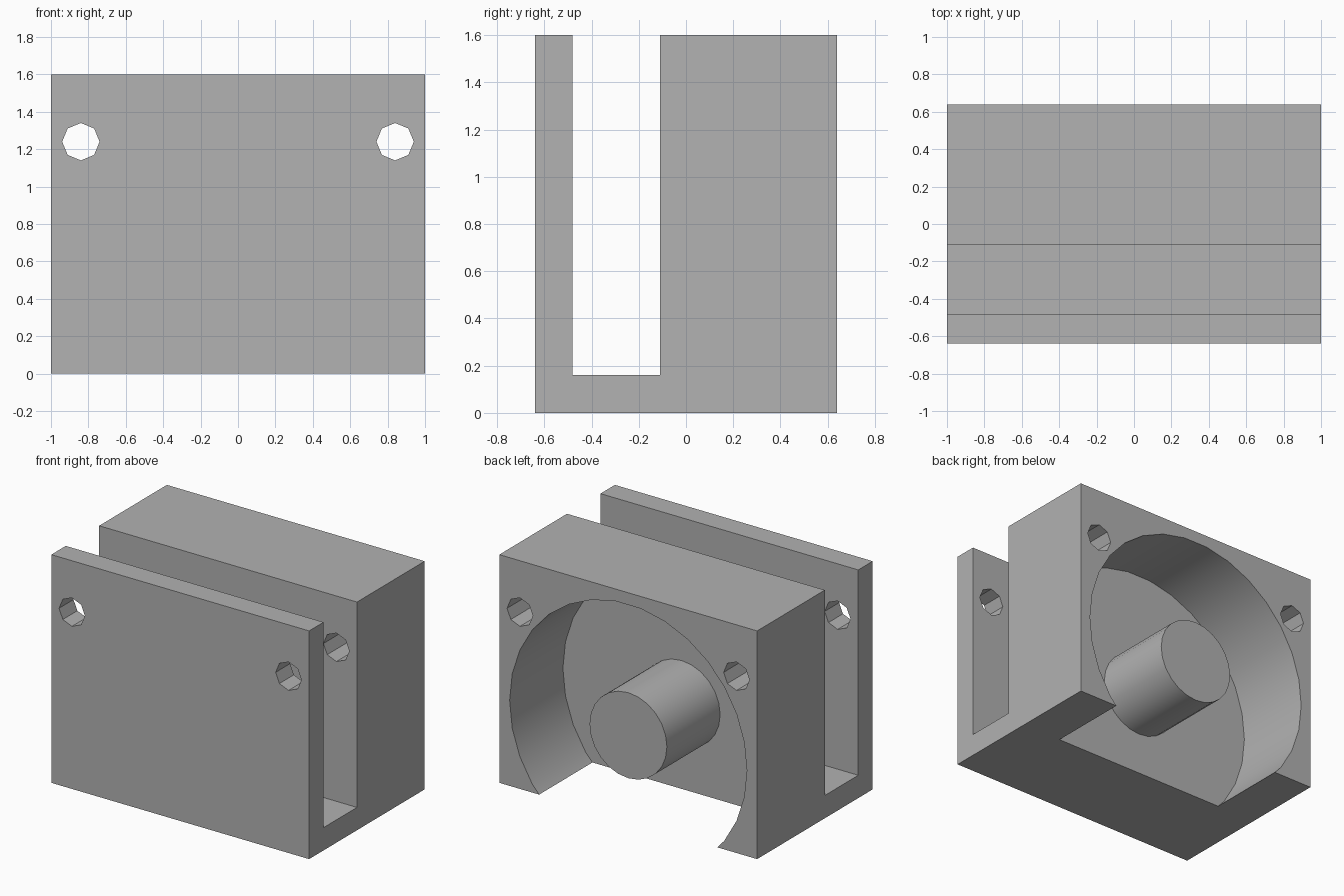
import bpy
from math import pi, radians

if "Cube" in bpy.data.objects:
    bpy.data.objects.remove(bpy.data.objects["Cube"])

WIDTH, HEIGHT, BACK = 2.0, 1.6, 0.64
WALL = 0.16
SLOT_FRONT, SLOT_BACK = -BACK + WALL, -0.11
POCKET_FLOOR = SLOT_BACK + WALL
AXIS_Z = 0.6

grey = bpy.data.materials.new("plain_grey")
grey.use_nodes = True
grey.diffuse_color = (0.445, 0.445, 0.445, 1)
grey.node_tree.nodes["Principled BSDF"].inputs["Base Color"].default_value = grey.diffuse_color


def box(name, x, y, z):
    """Box between pairs of limits."""
    limits = (x, y, z)
    bpy.ops.mesh.primitive_cube_add(size=1, location=[(a + b) / 2 for a, b in limits])
    ob = bpy.context.object
    ob.name = name
    ob.scale = [b - a for a, b in limits]
    bpy.ops.object.transform_apply(location=True, rotation=True, scale=True)
    return ob


def rod(name, x, z, radius, y, sides):
    """Cylinder along y, with a corner on its horizontal axis."""
    bpy.ops.mesh.primitive_cylinder_add(
        vertices=sides, radius=radius, depth=y[1] - y[0],
        location=(x, sum(y) / 2, z), rotation=(pi / 2, pi / 2, 0))
    ob = bpy.context.object
    ob.name = name
    bpy.ops.object.transform_apply(location=True, rotation=True, scale=True)
    return ob


def cut(target, cutter):
    cutter.hide_render = True
    mod = target.modifiers.new("cut", "BOOLEAN")
    mod.operation, mod.solver, mod.object = "DIFFERENCE", "EXACT", cutter
    bpy.context.view_layer.objects.active = target
    bpy.ops.object.modifier_apply(modifier=mod.name)
    bpy.data.objects.remove(cutter)


def finish(ob):
    ob.data.materials.clear()
    ob.data.materials.append(grey)
    bpy.ops.object.select_all(action="DESELECT")
    ob.select_set(True)
    bpy.context.view_layer.objects.active = ob
    bpy.ops.object.shade_smooth_by_angle(angle=radians(30))


# Housing block with the open slot behind its front plate
housing = box("housing", (-WIDTH / 2, WIDTH / 2), (-BACK, BACK), (0, HEIGHT))
cut(housing, box("slot_cutter", (-2, 2), (SLOT_FRONT, SLOT_BACK), (WALL, 2)))

# Round pocket in the back, breaking out through the underside
cut(housing, rod("pocket_cutter", 0, AXIS_Z, 0.92, (POCKET_FLOOR, 1), 30))

# Mounting holes right through
for side in (-1, 1):
    cut(housing, rod("hole_cutter", side * 0.84, 1.24, 0.1, (-1, 1), 8))
finish(housing)

# Central boss, flush with the back
finish(rod("boss", 0, AXIS_Z, 0.3, (POCKET_FLOOR - 0.02, BACK), 24))
